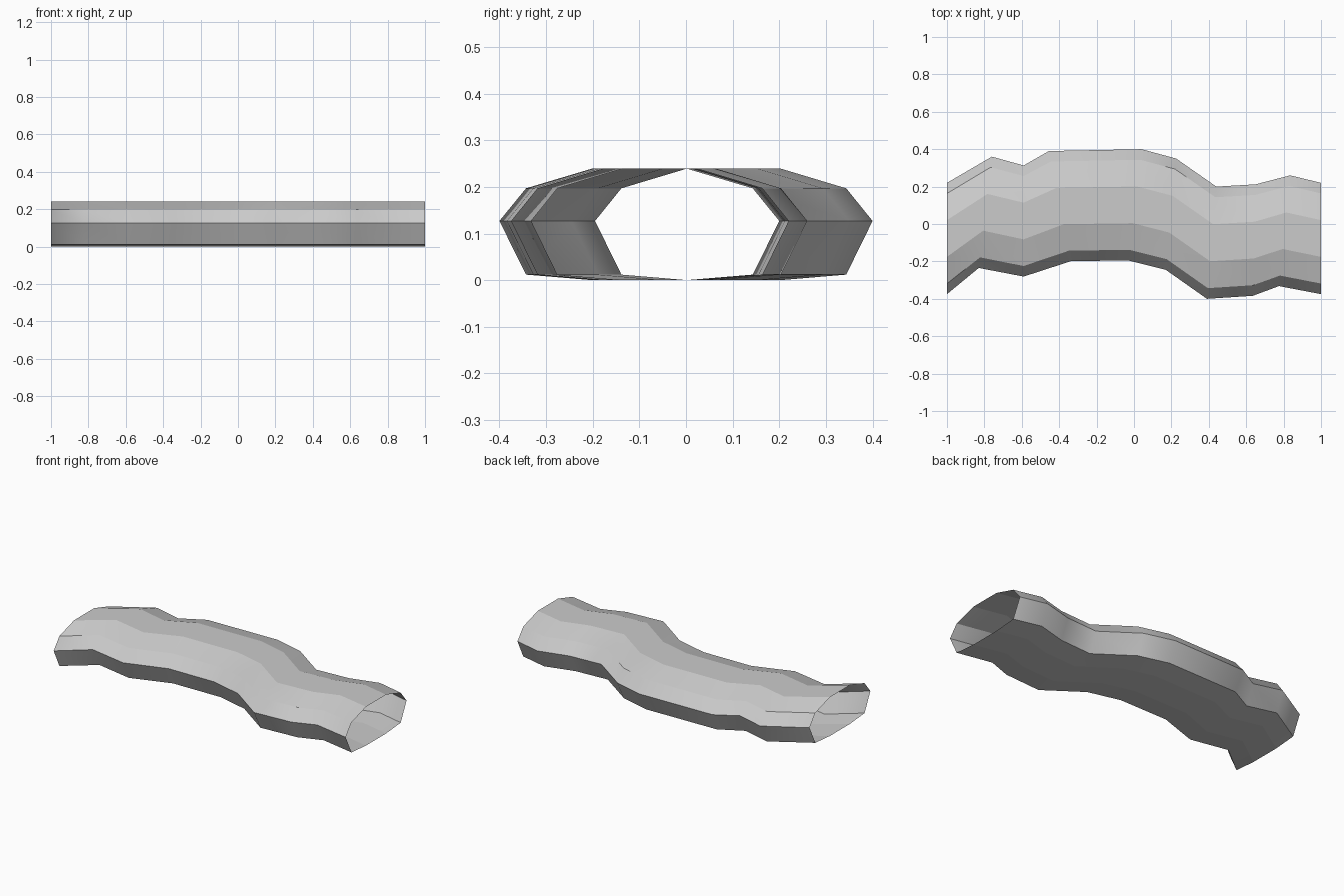
import bpy, bmesh
from mathutils import Vector

if "Cube" in bpy.data.objects:
    bpy.data.objects.remove(bpy.data.objects["Cube"])

# Path stations: left rim and right rim of the tunnel (x, y) at its widest height
STATIONS = [
    ((-1.0, 0.22), (-1.0, -0.375)),
    ((-0.76, 0.36), (-0.83, -0.235)),
    ((-0.59, 0.313), (-0.59, -0.281)),
    ((-0.455, 0.39), (-0.335, -0.198)),
    ((0.04, 0.40), (-0.03, -0.195)),
    ((0.225, 0.35), (0.17, -0.245)),
    ((0.44, 0.20), (0.39, -0.40)),
    ((0.65, 0.212), (0.635, -0.384)),
    ((0.835, 0.26), (0.775, -0.332)),
    ((1.0, 0.22), (1.0, -0.375)),
]

# Ten-sided cross-section: (fraction of half width, z), one half then mirrored
HALF = [(0.33, 0.0), (0.81, 0.012), (1.0, 0.127), (0.81, 0.197), (0.33, 0.24)]
PROFILE = HALF + [(-u, z) for u, z in reversed(HALF)]

# Tunnel shell, open at both ends
bm = bmesh.new()
rings = []
for left, right in STATIONS:
    a, b = Vector(left), Vector(right)
    ring = []
    for u, z in PROFILE:
        p = b.lerp(a, (u + 1) / 2)
        ring.append(bm.verts.new((p.x, p.y, z)))
    rings.append(ring)

n = len(PROFILE)
for r0, r1 in zip(rings, rings[1:]):
    for i in range(n):
        j = (i + 1) % n
        bm.faces.new((r0[i], r0[j], r1[j], r1[i])).smooth = True

# Creases run lengthwise, while the bends shade smoothly
for r0, r1 in zip(rings, rings[1:]):
    for v0, v1 in zip(r0, r1):
        bm.edges.get((v0, v1)).smooth = False

# Point the normals outward
bm.normal_update()
bm.faces.ensure_lookup_table()
top = max(bm.faces, key=lambda f: f.calc_center_median().z)
if top.normal.z < 0:
    bmesh.ops.reverse_faces(bm, faces=bm.faces[:])

mesh = bpy.data.meshes.new("tunnel")
bm.to_mesh(mesh)
bm.free()
tunnel = bpy.data.objects.new("tunnel", mesh)
bpy.context.collection.objects.link(tunnel)
